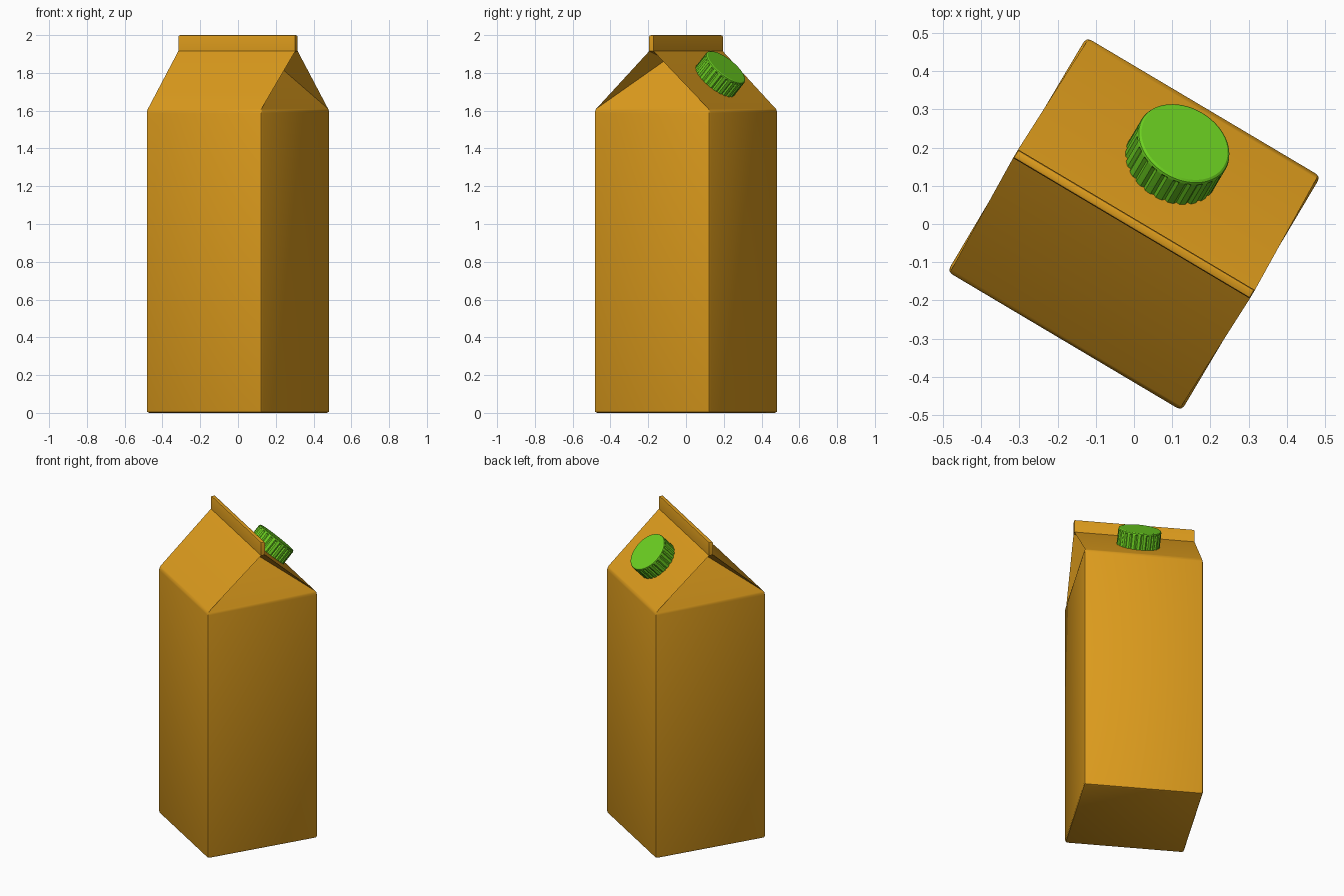
import bpy, bmesh, math
from mathutils import Matrix, Vector

if "Cube" in bpy.data.objects:
    bpy.data.objects.remove(bpy.data.objects["Cube"])

TURN = math.radians(-30.7)   # whole carton is turned about z
H = 0.356                    # half width of the carton
EAVE, RIDGE, TOP = 1.6, 1.915, 2.0
RX, RY = 0.36, 0.013         # half length / half thickness of the top fin


def finish(bm, name, color, matrix, angle=30):
    bmesh.ops.recalc_face_normals(bm, faces=bm.faces[:])
    me = bpy.data.meshes.new(name)
    bm.to_mesh(me)
    bm.free()
    ob = bpy.data.objects.new(name, me)
    bpy.context.collection.objects.link(ob)
    mat = bpy.data.materials.new(name + "_color")
    mat.diffuse_color = color
    mat.use_nodes = True
    mat.node_tree.nodes["Principled BSDF"].inputs["Base Color"].default_value = mat.diffuse_color
    me.materials.append(mat)
    ob.matrix_world = matrix
    bpy.ops.object.select_all(action='DESELECT')
    ob.select_set(True)
    bpy.context.view_layer.objects.active = ob
    bpy.ops.object.shade_smooth_by_angle(angle=math.radians(angle))
    return ob


# Carton: square box, gable roof, fin and folded-in gussets
bm = bmesh.new()


def ring(x, y, z):
    return [bm.verts.new((sx * x, sy * y, z))
            for sx, sy in ((-1, -1), (1, -1), (1, 1), (-1, 1))]


base, eave = ring(H, H, 0), ring(H, H, EAVE)
ridge, top = ring(RX, RY, RIDGE), ring(RX, RY, TOP)
for lo, hi in ((base, eave), (ridge, top)):
    for i in range(4):
        j = (i + 1) % 4
        bm.faces.new((lo[i], lo[j], hi[j], hi[i]))
bm.faces.new(base[::-1])
bm.faces.new(top)
for i in (0, 2):             # roof slopes
    bm.faces.new((eave[i], eave[i + 1], ridge[i + 1], ridge[i]) if i == 0 else
                 (eave[2], eave[3], ridge[3], ridge[2]))
for a, b, s in ((1, 2, 1), (3, 0, -1)):   # gussets
    tip = bm.verts.new((s * (H - 0.15), 0, 1.87))
    bm.faces.new((eave[a], eave[b], tip))
    bm.faces.new((eave[b], ridge[b], tip))
    bm.faces.new((ridge[b], ridge[a], tip))
    bm.faces.new((ridge[a], eave[a], tip))
bmesh.ops.recalc_face_normals(bm, faces=bm.faces[:])

# Soften box edges and the rim of the fin
box_edges = [e for e in bm.edges if all(v.co.z < EAVE + 0.01 for v in e.verts)]
bmesh.ops.bevel(bm, geom=box_edges, offset=0.013, segments=2, profile=0.5,
                affect='EDGES', clamp_overlap=True)
fin_edges = [e for e in bm.edges if all(v.co.z > TOP - 0.001 for v in e.verts)]
bmesh.ops.bevel(bm, geom=fin_edges, offset=0.008, segments=2, profile=0.5,
                affect='EDGES', clamp_overlap=True)
turn = Matrix.Rotation(TURN, 4, 'Z')
finish(bm, "carton", (0.72, 0.33, 0.012, 1), turn)

# Cap: ribbed screw cap standing square on the back roof slope
bm = bmesh.new()
N, R, CAP_H = 96, 0.128, 0.1
GROOVE = 0.006
levels = [(R, -0.01, 1), (R, CAP_H - 0.014, 1), (R, CAP_H - 0.01, 0),
          (R - 0.002, CAP_H - 0.004, 0), (R - 0.008, CAP_H, 0)]
rings = []
for r, z, ribbed in levels:
    loop = []
    for i in range(N):
        rr = r - (GROOVE if ribbed and i % 4 == 0 else 0)
        a = 2 * math.pi * i / N
        loop.append(bm.verts.new((rr * math.cos(a), rr * math.sin(a), z)))
    rings.append(loop)
for lo, hi in zip(rings, rings[1:]):
    for i in range(N):
        j = (i + 1) % N
        bm.faces.new((lo[i], lo[j], hi[j], hi[i]))
bm.faces.new(rings[0][::-1])
bm.faces.new(rings[-1])
normal = Vector((0, RIDGE - EAVE, H - RY)).normalized()
tilt = Vector((0, 0, 1)).rotation_difference(normal).to_matrix().to_4x4()
cap_y = 0.183
cap_z = EAVE + (H - cap_y) * (RIDGE - EAVE) / (H - RY)
finish(bm, "cap", (0.15, 0.63, 0.015, 1),
       turn @ Matrix.Translation((0.005, cap_y, cap_z)) @ tilt)
